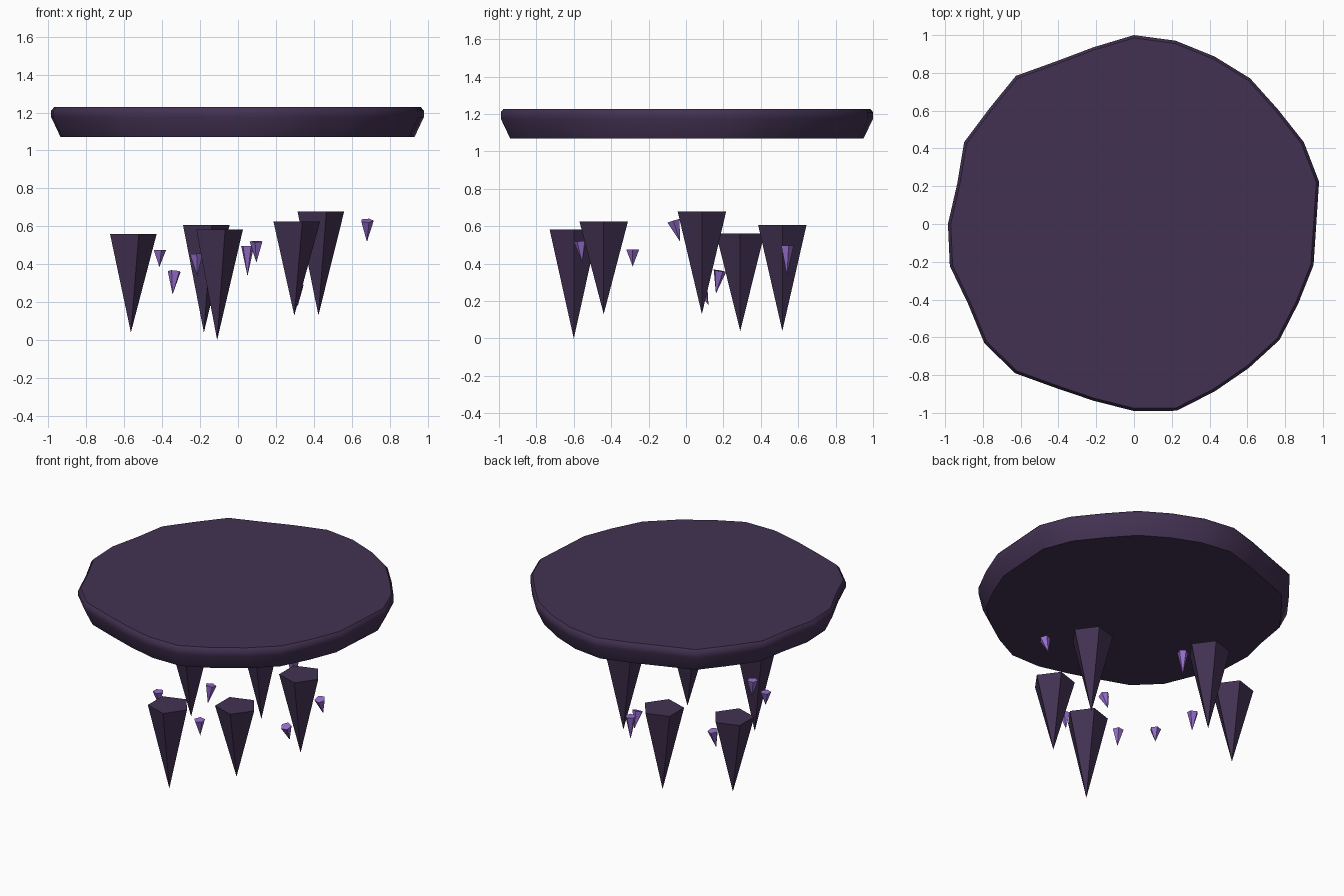
import bpy, bmesh
from math import sin, cos, pi, radians
from mathutils import Vector, Matrix

cube = bpy.data.objects.get("Cube")
if cube:
    bpy.data.objects.remove(cube, do_unlink=True)


def material(name, rgb):
    mat = bpy.data.materials.new(name)
    mat.use_nodes = True
    color = (*rgb, 1)
    mat.diffuse_color = color
    mat.node_tree.nodes["Principled BSDF"].inputs["Base Color"].default_value = color
    return mat


def add_object(name, bm, mat):
    bmesh.ops.recalc_face_normals(bm, faces=bm.faces)
    mesh = bpy.data.meshes.new(name)
    bm.to_mesh(mesh)
    bm.free()
    mesh.materials.append(mat)
    obj = bpy.data.objects.new(name, mesh)
    bpy.context.collection.objects.link(obj)
    return obj


def spike(name, top, tip, radius, phase, mat):
    """Five-sided cone hanging from the centre of its cap down to its tip."""
    top, tip = Vector(top), Vector(tip)
    tilt = Vector((0, 0, -1)).rotation_difference(tip - top).to_matrix()
    bm = bmesh.new()
    ring = []
    for i in range(5):
        a = phase + i * 2 * pi / 5
        ring.append(bm.verts.new(top + tilt @ Vector((radius * cos(a), radius * sin(a), 0))))
    point = bm.verts.new(tip)
    bm.faces.new(ring)
    for i in range(5):
        bm.faces.new((ring[i], ring[i - 1], point))
    return add_object(name, bm, mat)


rock = material("dark_purple_rock", (0.055, 0.031, 0.084))
crystal = material("violet_crystal", (0.305, 0.156, 0.61))

# Floating slab: uneven outline radii, clockwise from the back
radii = [1.0, .995, .984, .986, .974, .998, 1.005, .965, .975, .966,
         .985, .975, .984, 1.014, .99, .96, .962, 1.01, 1.013, .975,
         1.0, .985, .96, .998, .98, 1.003, .955, .96]
# Height and scale of each ring, bottom to top
profile = [(1.07, .95), (1.175, 1.0), (1.21, 1.0), (1.228, .985)]
bm = bmesh.new()
rings = []
count = len(radii)
for z, scale in profile:
    rings.append([bm.verts.new((r * scale * sin(i * 2 * pi / count),
                                r * scale * cos(i * 2 * pi / count), z))
                  for i, r in enumerate(radii)])
bm.faces.new(rings[0])
bm.faces.new(rings[-1])
for low, high in zip(rings, rings[1:]):
    for i in range(count):
        bm.faces.new((low[i - 1], low[i], high[i], high[i - 1]))
slab = add_object("platform_slab", bm, rock)
bpy.context.view_layer.objects.active = slab
slab.select_set(True)
bpy.ops.object.shade_smooth_by_angle(angle=radians(50))
slab.select_set(False)

# Large hanging rock spikes: x, y, top height, tip height
for i, (x, y, top, tip) in enumerate([
        (-.565, .29, .56, .04), (-.18, .515, .607, .04), (-.11, -.60, .583, 0),
        (.297, -.44, .625, .13), (.424, .085, .678, .13)]):
    spike(f"rock_spike_{i + 1}", (x, y, top), (x, y, tip), .136, 0, rock)

# Small drifting crystals: cap centre, tip offset in x and y, length
for i, (x, y, top, dx, dy, length) in enumerate([
        (-.415, -.285, .475, 0, 0, .09),
        (-.335, .18, .362, -.01, -.02, .122),
        (-.22, -.42, .455, .005, 0, .118),
        (.05, .54, .497, 0, 0, .16),
        (.097, -.565, .52, 0, .01, .112),
        (.68, -.067, .63, 0, .035, .112),
        (.315, .08, .288, 0, .04, .11)]):
    spike(f"crystal_{i + 1}", (x, y, top), (x + dx, y + dy, top - length),
          .036, i * .5, crystal)
